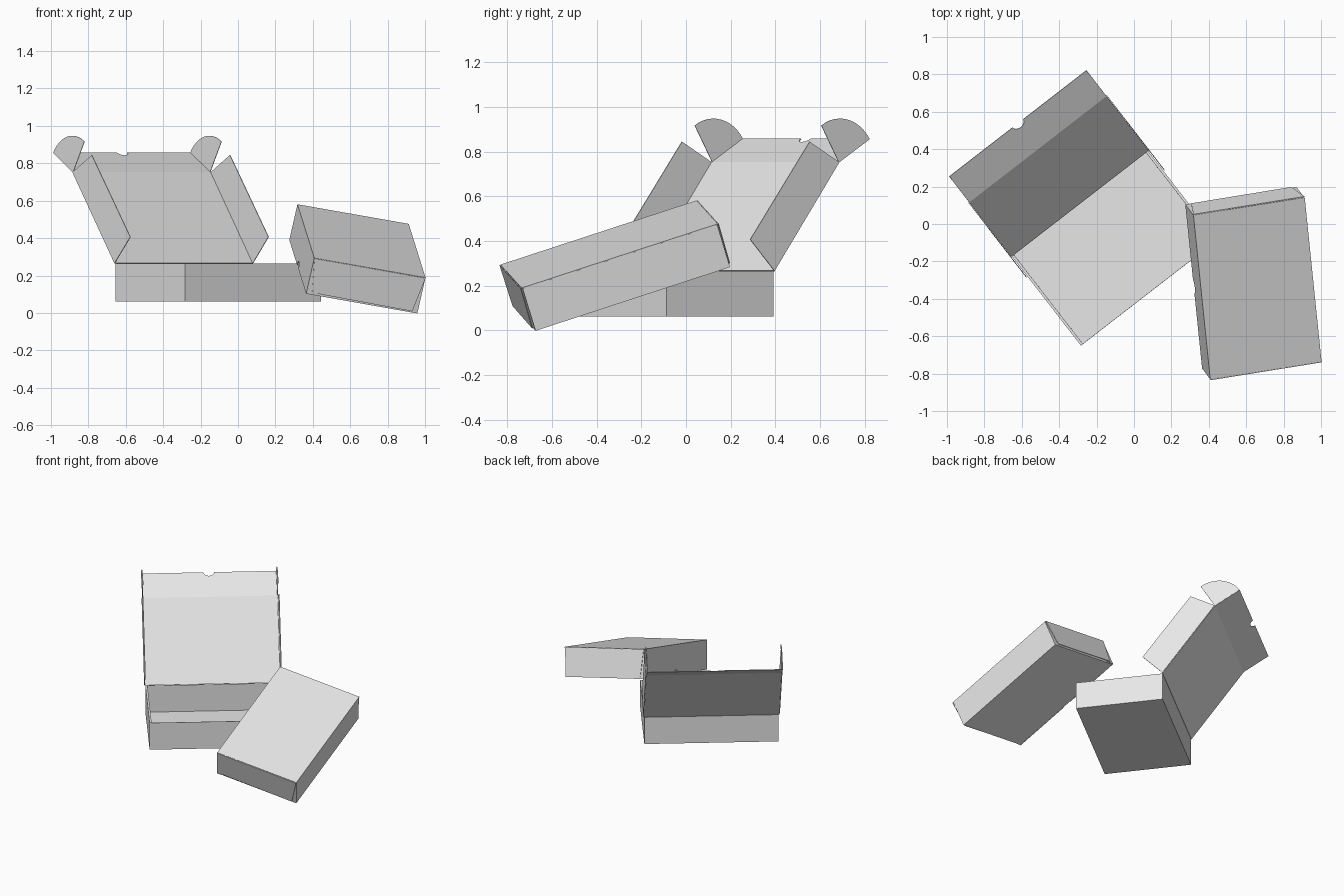
import bpy, bmesh, math
from mathutils import Matrix, Vector

if "Cube" in bpy.data.objects:
    bpy.data.objects.remove(bpy.data.objects["Cube"])

W, D, H = 0.928, 0.61, 0.205      # box width along hinge, depth, height
X = W / 2

card = bpy.data.materials.new("light grey card")
card.diffuse_color = (0.8, 0.8, 0.8, 1)
card.use_nodes = True
card.node_tree.nodes["Principled BSDF"].inputs["Base Color"].default_value = card.diffuse_color


def sheet_object(name, polygons, frame, thickness=0.004):
    """Thin card panels, one n-gon per panel."""
    bm = bmesh.new()
    for pts in polygons:
        bm.faces.new([bm.verts.new(p) for p in pts])
    bmesh.ops.remove_doubles(bm, verts=bm.verts, dist=1e-5)
    bmesh.ops.recalc_face_normals(bm, faces=bm.faces)
    mesh = bpy.data.meshes.new(name)
    bm.to_mesh(mesh)
    bm.free()
    mesh.materials.append(card)
    ob = bpy.data.objects.new(name, mesh)
    bpy.context.collection.objects.link(ob)
    ob.matrix_world = frame
    mod = ob.modifiers.new("card thickness", 'SOLIDIFY')
    mod.thickness = thickness
    mod.offset = 0
    return ob


def polar(deg):
    """Direction in the side section: 0 = towards the box front, 90 = up."""
    return Vector((0, -math.cos(math.radians(deg)), math.sin(math.radians(deg))))


def at_x(p, x):
    return Vector((x, p.y, p.z))


def build_box(name, frame, lid_deg, tuck_deg):
    # tray: floor and four walls, slightly inside the lid
    x, f, b, z = X - 0.005, -D + 0.006, -0.001, 0.002
    t = H - 0.002
    floor = [(-x, f, z), (x, f, z), (x, b, z), (-x, b, z)]
    walls = []
    for i in range(4):
        p, q = floor[i], floor[(i + 1) % 4]
        walls.append([p, q, (q[0], q[1], t), (p[0], p[1], t)])
    sheet_object(name + "_tray", [floor] + walls, frame)

    # folded-over inner layer of the end walls
    inner = []
    for s in (-1, 1):
        xi = s * (x - 0.012)
        inner.append([(xi, f, z), (xi, b, z), (xi, b, t), (xi, f, t)])
        inner.append([(xi, f, t), (xi, b, t), (s * x, b, t), (s * x, f, t)])
    sheet_object(name + "_inner_end_walls", inner, frame, 0.002)

    # lid panel and tuck flap with thumb notch
    hinge = Vector((0, 0, H))
    run, tuck = polar(lid_deg), polar(tuck_deg)
    fold = hinge + run * D
    edge = fold + tuck * 0.203
    notch = []
    for i in range(9):
        a = math.pi * i / 8
        notch.append(at_x(edge - tuck * 0.03 * math.sin(a), 0.036 * math.cos(a)))
    lid = [at_x(hinge, -X), at_x(hinge, X), at_x(fold, X), at_x(fold, -X)]
    tuck_flap = [at_x(fold, -X), at_x(fold, X), at_x(edge, X)] + notch + [at_x(edge, -X)]
    sheet_object(name + "_lid", [lid, tuck_flap], frame)

    # side flaps of the lid and rounded ears of the tuck flap
    side = polar(lid_deg - 90)
    flaps, ears = [], []
    for s in (-1, 1):
        flap = [hinge, hinge + run * 0.03 + side * 0.195,
                fold - run * 0.028 + side * 0.19, fold]
        flaps.append([at_x(p, s * (X + 0.003)) for p in flap])
        ear = [fold] + [fold + polar(tuck_deg - 90 * i / 12) * (0.203 - 0.012 * i / 12)
                        for i in range(13)]
        ears.append([at_x(p, s * (X - 0.001)) for p in ear])
    sheet_object(name + "_side_flaps", flaps, frame)
    sheet_object(name + "_rounded_ears", ears, frame, 0.003)


def make_frame(origin, y_axis, z_axis):
    y = Vector(y_axis).normalized()
    z = Vector(z_axis)
    z = (z - y * z.dot(y)).normalized()
    x = y.cross(z)
    m = Matrix((x, y, z)).transposed().to_4x4()
    m.translation = origin
    return m


# open box standing at the left
build_box("open_box", make_frame((-0.29, 0.11, 0.06), (-0.612, 0.791, 0), (0, 0, 1)), 127, 149)

# closed box tilted at the right
build_box("closed_box", make_frame((0.914, -0.238, 0.139), (0.972, 0.156, -0.172),
                                   (0.205, -0.286, 0.938)), 0, -90)
